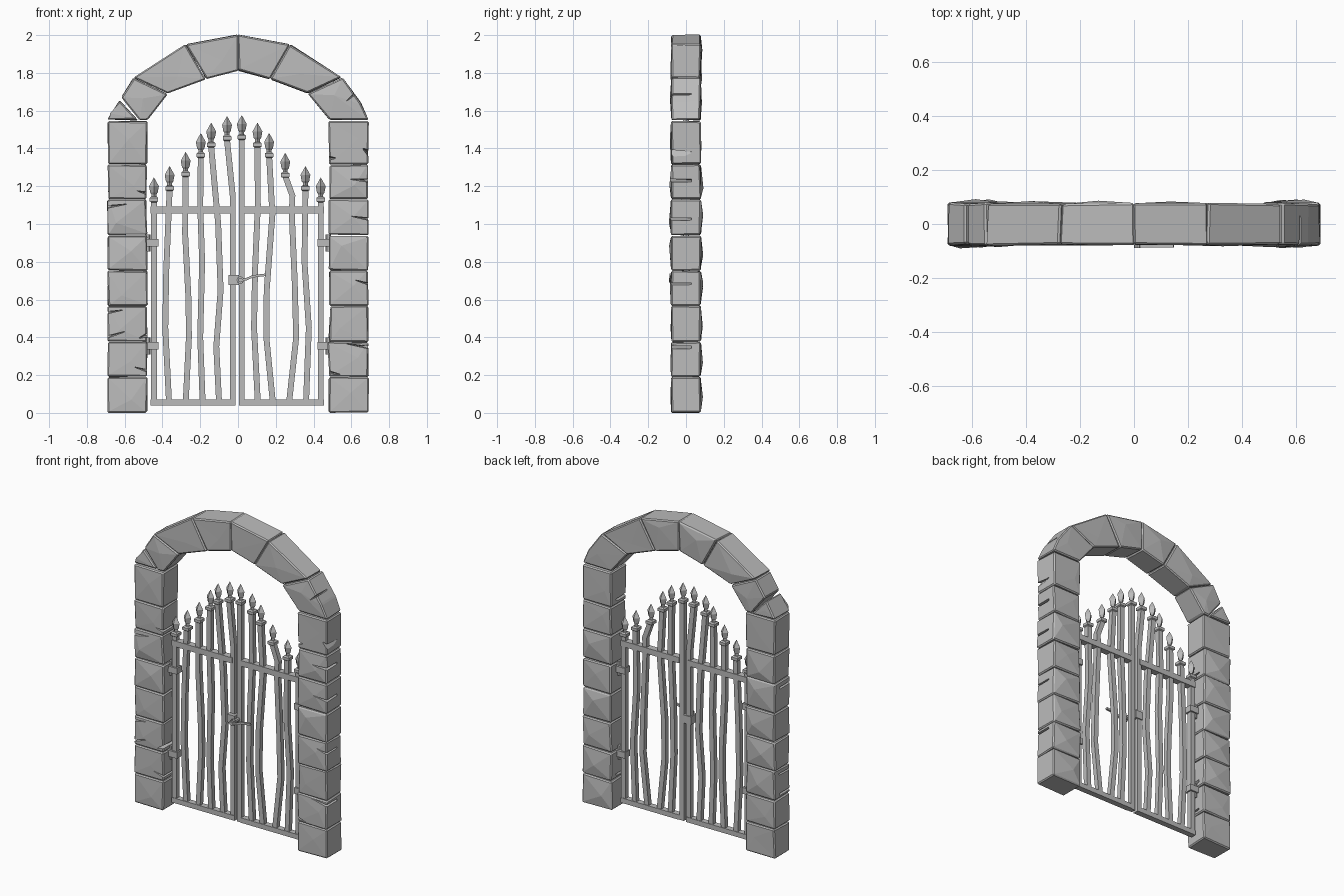
import bpy, bmesh, math, random
from mathutils import Vector

random.seed(4)
cube = bpy.data.objects.get("Cube")
if cube:
    bpy.data.objects.remove(cube, do_unlink=True)

grey = bpy.data.materials.new("plain_grey")
grey.use_nodes = True
grey.diffuse_color = (0.5, 0.5, 0.5, 1)
bsdf = next(n for n in grey.node_tree.nodes if n.type == 'BSDF_PRINCIPLED')
bsdf.inputs["Base Color"].default_value = (0.5, 0.5, 0.5, 1)
bsdf.inputs["Roughness"].default_value = 0.8


def finish(bm, name):
    bmesh.ops.recalc_face_normals(bm, faces=bm.faces)
    me = bpy.data.meshes.new(name)
    bm.to_mesh(me)
    bm.free()
    me.materials.append(grey)
    ob = bpy.data.objects.new(name, me)
    bpy.context.collection.objects.link(ob)
    return ob


def loft(bm, rings):
    """Skin a list of equal point rings and cap both ends."""
    vs = [[bm.verts.new(p) for p in ring] for ring in rings]
    n = len(vs[0])
    for a, b in zip(vs, vs[1:]):
        for i in range(n):
            j = (i + 1) % n
            bm.faces.new((a[i], a[j], b[j], b[i]))
    bm.faces.new(vs[0][::-1])
    bm.faces.new(vs[-1])


def box(bm, x0, x1, y0, y1, z0, z1):
    loft(bm, [[(x0, y0, z), (x1, y0, z), (x1, y1, z), (x0, y1, z)] for z in (z0, z1)])


def turned(bm, x, z, profile, sides, turn=0.0):
    """Faceted turned shape around a vertical axis."""
    angles = [turn + math.tau * i / sides for i in range(sides)]
    loft(bm, [[(x + r * math.cos(a), r * math.sin(a), z + h) for a in angles]
              for r, h in profile])


def rod(bm, path, half, y):
    """Square bar through (x, z) points."""
    rings = []
    for i, (x, z) in enumerate(path):
        a, b = path[max(i - 1, 0)], path[min(i + 1, len(path) - 1)]
        d = Vector((b[0] - a[0], b[1] - a[1])).normalized()
        nx, nz = d.y * half, -d.x * half
        rings.append([(x - nx, y - half, z - nz), (x + nx, y - half, z + nz),
                      (x + nx, y + half, z + nz), (x - nx, y + half, z - nz)])
    loft(bm, rings)


def stone(outline, name):
    """Rough hewn block from an (x, z) outline."""
    bm = bmesh.new()
    cx = sum(p[0] for p in outline) / len(outline)
    cz = sum(p[1] for p in outline) / len(outline)
    u = random.uniform
    pts = [(cx + (x - cx) * 0.99, cz + (z - cz) * 0.985) for x, z in outline]
    loft(bm, [[(x + u(-.004, .004), s * u(.074, .081), z + u(-.003, .003)) for x, z in pts]
              for s in (-1, 1)])
    bmesh.ops.recalc_face_normals(bm, faces=bm.faces)
    bmesh.ops.bevel(bm, geom=bm.edges[:], offset=0.007, segments=1, affect='EDGES')
    # shallow off-centre peaks give the hewn facets
    big = sorted((f for f in bm.faces if abs(f.normal.y) > 0.9),
                 key=lambda f: -f.calc_area())[:2]
    for v in bmesh.ops.poke(bm, faces=big)["verts"]:
        v.co += Vector((u(-.06, .06), math.copysign(u(-.002, .014), v.co.y), u(-.04, .04)))
    return finish(bm, name)


# Pillars
stones = []
courses = (0, .19, .375, .567, .753, .94, 1.13, 1.315, 1.545)
for side, label in ((-1, "right"), (1, "left")):
    for i, (a, b) in enumerate(zip(courses, courses[1:])):
        t = random.uniform(-.006, .006) if i else 0
        outline = [(side * .69, a), (side * .69, b), (side * (.48 + t), b), (side * .48, a)]
        stones.append(stone(outline, f"{label}_pillar_stone_{i + 1}"))

# Arch stones, with the right springer split in two
upper = [((.552, 1.777), (.37, 1.69)), ((.275, 1.952), (.17, 1.765)), ((0, 2.004), (0, 1.812))]
for side, label in ((-1, "right"), (1, "left")):
    for i, ((o0, i0), (o1, i1)) in enumerate(zip(upper, upper[1:])):
        stones.append(stone([(side * x, z) for x, z in (o0, o1, i1, i0)],
                            f"{label}_arch_stone_{i + 1}"))
stones.append(stone([(.69, 1.55), (.65, 1.64), (.552, 1.777), (.37, 1.69), (.48, 1.55)],
                    "left_springer"))
stones.append(stone([(-.69, 1.55), (-.63, 1.655), (-.53, 1.55)], "right_springer_wedge"))
stones.append(stone([(-.62, 1.67), (-.552, 1.777), (-.37, 1.69), (-.48, 1.55), (-.52, 1.55)],
                    "right_springer"))

# Cracks and chips: (edge x, edge z, inward run, drop, mouth height)
cracks = [(.70, 1.23, -.13, .01, .02), (.70, 1.025, -.12, .02, .016),
          (.70, .345, -.17, .03, .016), (.70, .68, -.1, .03, .014),
          (.47, 1.35, .06, .0, .03), (.47, .22, .09, -.02, .018),
          (-.70, 1.09, .14, .02, .016), (-.70, .40, .13, .04, .016),
          (-.70, .53, .12, .02, .014), (-.47, .42, -.07, -.03, .03),
          (-.47, 1.16, -.08, .02, .02), (-.47, .22, -.1, .03, .016),
          (.63, 1.70, -.07, -.06, .02), (.70, 1.37, -.05, .04, .05)]
bm = bmesh.new()
for x, z, run, drop, h in cracks:
    loft(bm, [[(x, y, z - h / 2), (x, y, z + h / 2), (x + run * k, y, z + drop * k)]
              for y, k in ((-.12, 1), (.03, .3))])
cutter = finish(bm, "crack_cutter")
cutter.hide_render = True
cutter.hide_set(True)
cutter.display_type = 'WIRE'
for ob in stones:
    lo = [min(v.co[k] for v in ob.data.vertices) for k in range(3)]
    hi = [max(v.co[k] for v in ob.data.vertices) for k in range(3)]
    if any(lo[0] - .02 < c[0] < hi[0] + .02 and lo[2] < c[1] < hi[2] for c in cracks):
        mod = ob.modifiers.new("cracks", 'BOOLEAN')
        mod.operation = 'DIFFERENCE'
        mod.object = cutter
        mod.solver = 'EXACT'

# Bent bars: (tip height, path of (x, z)); each path ends under its finial
bars = {
    "right": [(1.245, [(-.445, .04), (-.445, 1.12)]),
              (1.305, [(-.365, .05), (-.385, .45), (-.38, .75), (-.362, 1.18)]),
              (1.38, [(-.277, .05), (-.26, .4), (-.262, .6), (-.28, .95), (-.277, 1.255)]),
              (1.48, [(-.187, .05), (-.2, .4), (-.19, .8), (-.2, 1.1), (-.197, 1.355)]),
              (1.535, [(-.1, .05), (-.115, .35), (-.092, .65), (-.105, 1.0), (-.142, 1.41)]),
              (1.57, [(-.028, .04), (-.028, 1.15), (-.058, 1.445)])],
    "left": [(1.575, [(.02, .04), (.02, 1.45)]),
             (1.535, [(.105, .05), (.085, .45), (.09, .75), (.105, 1.1), (.103, 1.41)]),
             (1.48, [(.185, .05), (.15, .4), (.152, .65), (.182, 1.05), (.165, 1.355)]),
             (1.375, [(.27, .05), (.308, .4), (.3, .7), (.285, 1.05), (.288, 1.15), (.25, 1.255)]),
             (1.305, [(.36, .05), (.375, .45), (.352, .8), (.357, 1.18)]),
             (1.245, [(.438, .04), (.438, 1.12)])]}
collar = [(.022, -.13), (.032, -.125), (.032, -.107), (.02, -.1)]
spear = [(.013, -.105), (.013, -.088), (.02, -.078), (.026, -.045), (.001, 0)]
for label, group in bars.items():
    for i, (tip, path) in enumerate(group):
        bm = bmesh.new()
        rod(bm, path, .0155, 0)
        x = path[-1][0]
        turned(bm, x, tip, collar, 4, math.pi / 4)
        turned(bm, x, tip, spear, 4)
        finish(bm, f"{label}_gate_bar_{i + 1}")

# Cross rails
for label, x0, x1 in (("right", -.462, -.03), ("left", .035, .455)):
    bm = bmesh.new()
    box(bm, x0, x1, -.021, .021, 1.055, 1.092)
    box(bm, x0, x1 if label == "left" else -.012, -.019, .019, .04, .072)
    finish(bm, f"{label}_gate_rails")

# Hinges
for side, label in ((-1, "right"), (1, "left")):
    for z, part in ((.9, "upper"), (.355, "lower")):
        bm = bmesh.new()
        xs = sorted((side * .42, side * .5))
        box(bm, *xs, -.026, .026, z - .02, z + .02)
        turned(bm, side * .478, z, [(.014, -.045), (.014, .045)], 6)
        finish(bm, f"{label}_{part}_hinge")

# Latch plate, spindle and lever handle
bm = bmesh.new()
box(bm, -.05, .004, -.04, .022, .678, .73)
finish(bm, "latch_plate")
bm = bmesh.new()
for r, y0, y1 in ((.012, -.09, -.01), (.02, -.078, -.062)):
    loft(bm, [[(.012 + r * math.cos(a), y, .703 + r * math.sin(a))
               for a in (math.tau * k / 8 for k in range(8))] for y in (y0, y1)])
rod(bm, [(.012, .7), (.045, .708), (.075, .722), (.11, .727), (.147, .731)], .0065, -.081)
finish(bm, "latch_handle")
